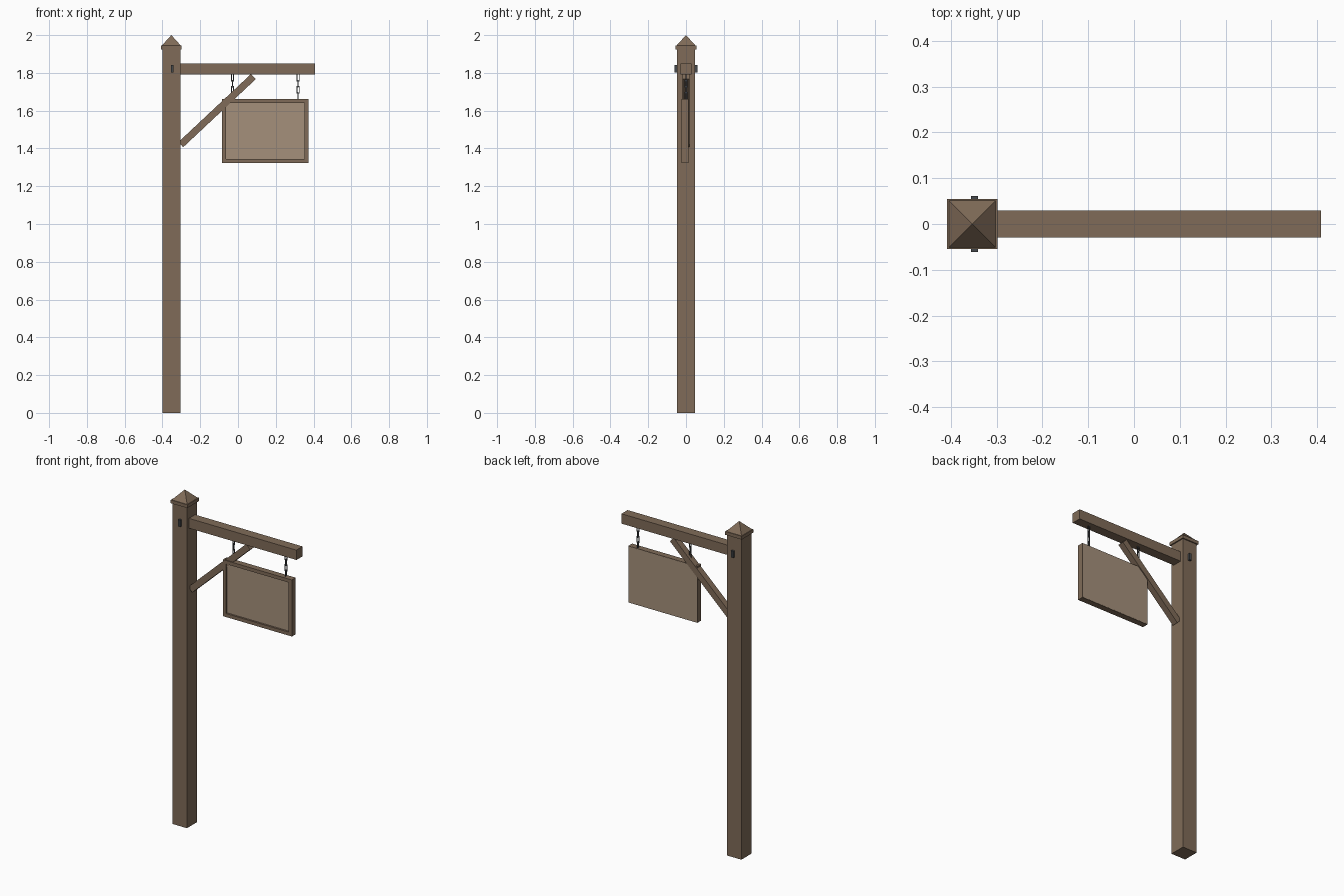
import bpy, bmesh, math
from mathutils import Matrix, Vector

if "Cube" in bpy.data.objects:
    bpy.data.objects.remove(bpy.data.objects["Cube"])


def material(name, rgb):
    m = bpy.data.materials.new(name)
    m.diffuse_color = (*rgb, 1)
    m.use_nodes = True
    m.node_tree.nodes["Principled BSDF"].inputs["Base Color"].default_value = m.diffuse_color
    return m


WOOD = material("brown wood", (0.215, 0.148, 0.098))
BOARD = material("pale board", (0.375, 0.28, 0.198))
METAL = material("dark iron", (0.06, 0.066, 0.072))


def finish(name, bm, mat):
    me = bpy.data.meshes.new(name)
    bm.to_mesh(me)
    bm.free()
    me.materials.append(mat)
    ob = bpy.data.objects.new(name, me)
    bpy.context.collection.objects.link(ob)
    return ob


def add_box(bm, x, y, z):
    """Box spanning the three (low, high) ranges."""
    centre = Vector([(a + b) / 2 for a, b in (x, y, z)])
    size = [b - a for a, b in (x, y, z)]
    bmesh.ops.create_cube(bm, size=1, matrix=Matrix.Translation(centre) @ Matrix.Diagonal((*size, 1)))


def box(name, mat, x, y, z):
    bm = bmesh.new()
    add_box(bm, x, y, z)
    return finish(name, bm, mat)


PX = -0.353  # post centre

# Post with a flat cap plate and pyramid
box("post", WOOD, (PX - 0.048, PX + 0.048), (-0.048, 0.048), (0, 1.925))
box("cap_plate", WOOD, (PX - 0.055, PX + 0.055), (-0.055, 0.055), (1.924, 1.944))
bm = bmesh.new()
bmesh.ops.create_cone(bm, cap_ends=True, segments=4, radius1=0.051 * math.sqrt(2), radius2=0, depth=0.056,
                      matrix=Matrix.Translation((PX, 0, 1.972)) @ Matrix.Rotation(math.pi / 4, 4, 'Z'))
finish("cap_pyramid", bm, WOOD)

# Horizontal arm and the iron bolt plates on the post
box("arm", WOOD, (PX + 0.04, 0.408), (-0.029, 0.029), (1.792, 1.851))
for side, (y0, y1) in (("front", (-0.061, -0.046)), ("back", (0.046, 0.061))):
    box("bolt_" + side, METAL, (-0.356, -0.341), (y0, y1), (1.802, 1.842))

# Diagonal brace
a, b = Vector((-0.303, 0, 1.42)), Vector((0.081, 0, 1.78))
d = b - a
brace = box("brace", WOOD, (-d.length / 2, d.length / 2), (-0.019, 0.019), (-0.0185, 0.0185))
brace.location = (a + b) / 2
brace.rotation_euler.y = -math.atan2(d.z, d.x)

# Hanging sign: board with a raised frame on its front
X0, X1, Z0, Z1, T = -0.084, 0.374, 1.322, 1.661, 0.021
box("sign_board", BOARD, (X0 + 0.002, X1 - 0.002), (-0.013, 0.013), (Z0 + 0.002, Z1 - 0.002))
bm = bmesh.new()
for x, z in (((X0, X1), (Z1 - T, Z1)), ((X0, X1), (Z0, Z0 + T)),
             ((X0, X0 + T), (Z0 + T, Z1 - T)), ((X1 - T, X1), (Z0 + T, Z1 - T))):
    add_box(bm, x, (-0.024, 0.0125), z)
finish("sign_frame", bm, WOOD)

# Chains: square links, each turned a quarter from the last
W, H, R = 0.0075, 0.020, 0.004
for name, cx in (("chain_left", -0.029), ("chain_right", 0.318)):
    bm = bmesh.new()
    for i in range(4):
        z = 1.775 - i * 0.0325
        bars = [((s * W - R / 2, s * W + R / 2), (z - H, z + H)) for s in (-0.75, 0.75)]
        bars += [((-W, W), (z + e - R / 2, z + e + R / 2)) for e in (-H + R / 2, H - R / 2)]
        for across, zr in bars:
            thin = (-R / 2, R / 2)
            xr, yr = (across, thin) if i % 2 == 0 else (thin, across)
            add_box(bm, (cx + xr[0], cx + xr[1]), yr, zr)
    finish(name, bm, METAL)
